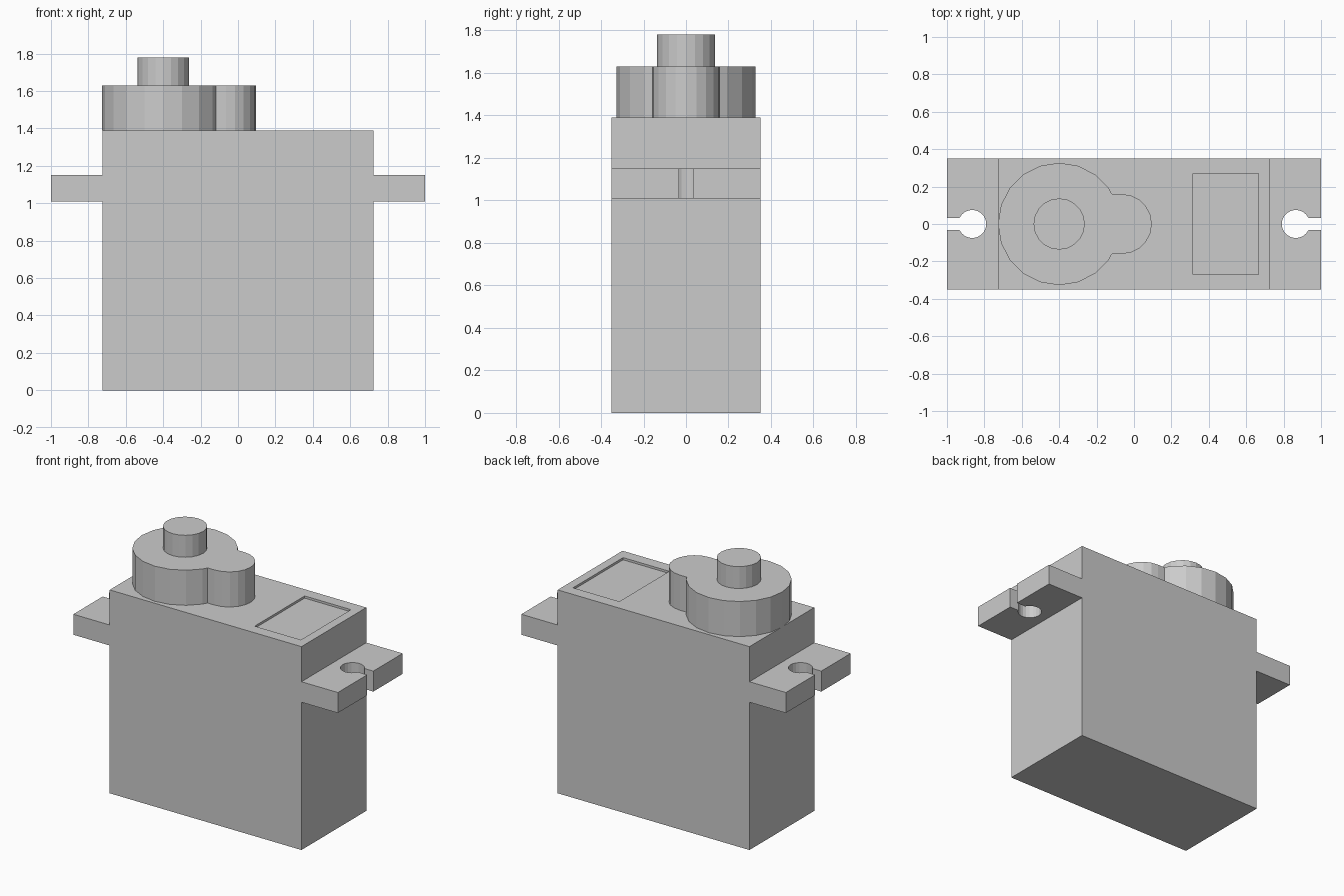
import bpy, bmesh
from math import sin, cos, asin, radians, pi

if "Cube" in bpy.data.objects:
    bpy.data.objects.remove(bpy.data.objects["Cube"])


def prism(name, outline, lo, hi, axis="z"):
    """Extrude a 2D outline along z, or an (x, z) outline along y."""
    bm = bmesh.new()
    place = (lambda a, b: (a, b, lo)) if axis == "z" else (lambda a, b: (a, lo, b))
    face = bm.faces.new([bm.verts.new(place(a, b)) for a, b in outline])
    ext = bmesh.ops.extrude_face_region(bm, geom=[face])
    d = hi - lo
    bmesh.ops.translate(bm, vec=(0, 0, d) if axis == "z" else (0, d, 0),
                        verts=[v for v in ext["geom"] if isinstance(v, bmesh.types.BMVert)])
    bmesh.ops.recalc_face_normals(bm, faces=bm.faces)
    mesh = bpy.data.meshes.new(name)
    bm.to_mesh(mesh)
    bm.free()
    obj = bpy.data.objects.new(name, mesh)
    bpy.context.collection.objects.link(obj)
    return obj


def arc(cx, r, start, end, steps):
    return [(cx + r * cos(start + (end - start) * i / steps),
             r * sin(start + (end - start) * i / steps)) for i in range(steps + 1)]


def cut(target, cutter):
    cutter.hide_render = True
    mod = target.modifiers.new("cut", "BOOLEAN")
    mod.operation, mod.solver, mod.object = "DIFFERENCE", "EXACT", cutter
    bpy.context.view_layer.objects.active = target
    bpy.ops.object.modifier_apply(modifier=mod.name)
    bpy.data.objects.remove(cutter)


# Case with mounting ears: half profile mirrored, extruded front to back
half = [(0.725, 0), (0.725, 1.01), (1, 1.01), (1, 1.15), (0.725, 1.15), (0.725, 1.39)]
case = prism("servo_case", half + [(-x, z) for x, z in reversed(half)], -0.35, 0.35, "y")

# Keyhole screw slots in both ears
a = asin(0.033 / 0.075)
keyhole = arc(0.865, 0.075, a, 2 * pi - a, 18) + [(1.1, -0.033), (1.1, 0.033)]
for side in (1, -1):
    cut(case, prism("slot_cutter", [(side * x, y) for x, y in keyhole], 0.95, 1.2))

# Shallow label recess on the top
cut(case, prism("recess_cutter",
                [(0.315, -0.27), (0.665, -0.27), (0.665, 0.27), (0.315, 0.27)], 1.375, 1.45))

# Gear housing: large round with a small lobe
big = arc(-0.4, 0.327, radians(36), radians(324), 16)
lobe = arc(-0.065, 0.16, -pi / 2, pi / 2, 10)
prism("gear_housing", big + [(-0.118, -0.16)] + lobe + [(-0.118, 0.16)], 1.39, 1.63)

# Output shaft
prism("output_shaft", arc(-0.4, 0.137, 0, 2 * pi, 20)[:-1], 1.63, 1.78)
